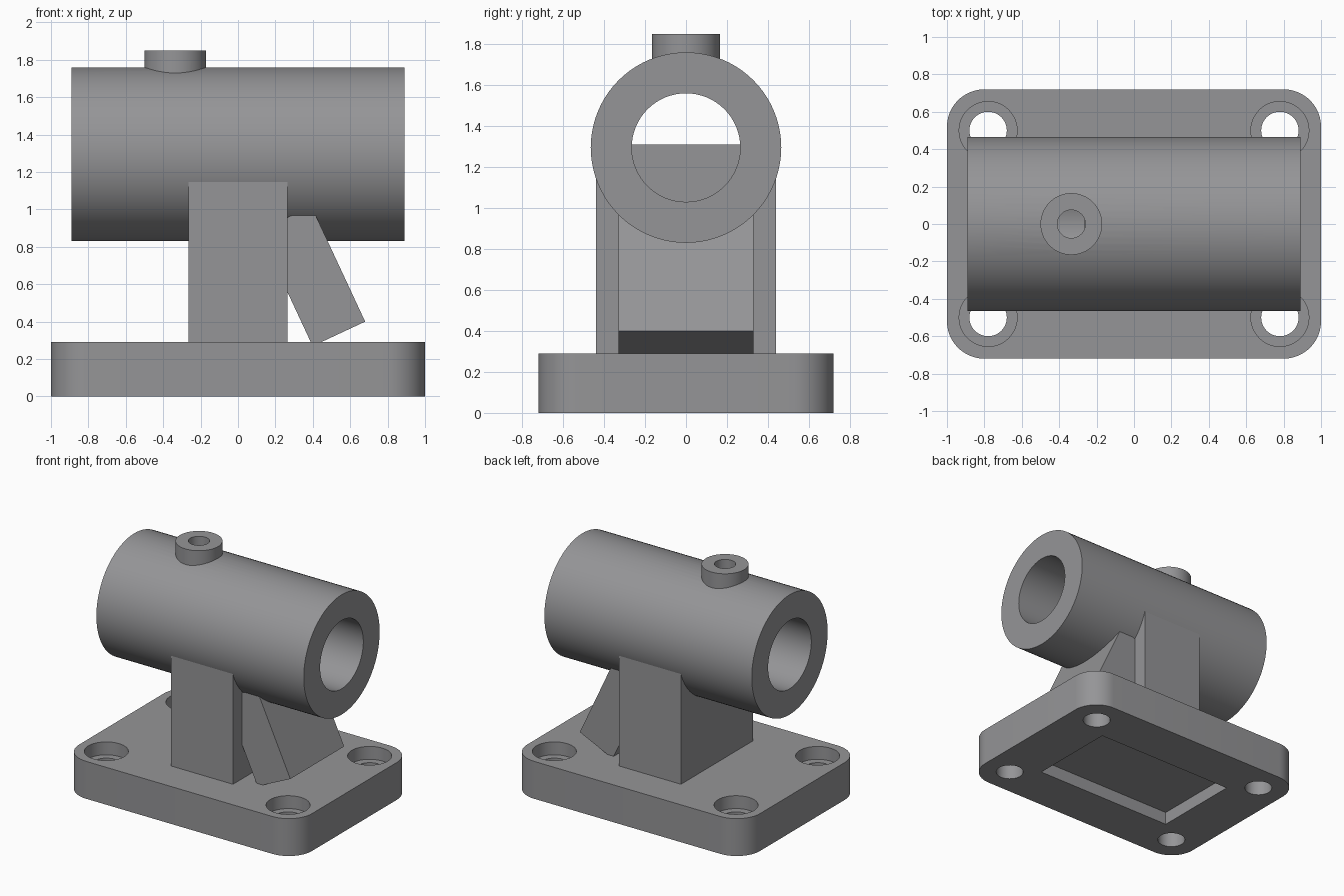
import bpy, bmesh, math
from mathutils import Matrix, Vector

if "Cube" in bpy.data.objects:
    bpy.data.objects.remove(bpy.data.objects["Cube"])

grey = bpy.data.materials.new("cast_grey")
grey.diffuse_color = (0.3, 0.3, 0.31, 1)
grey.use_nodes = True
grey.node_tree.nodes["Principled BSDF"].inputs["Base Color"].default_value = grey.diffuse_color


def finish(name, bm):
    mesh = bpy.data.meshes.new(name)
    bmesh.ops.recalc_face_normals(bm, faces=bm.faces)
    bm.to_mesh(mesh)
    bm.free()
    ob = bpy.data.objects.new(name, mesh)
    bpy.context.collection.objects.link(ob)
    mesh.materials.append(grey)
    return ob


def box(name, size, loc, rot_y=0.0):
    bm = bmesh.new()
    m = Matrix.Translation(loc) @ Matrix.Rotation(rot_y, 4, 'Y') @ Matrix.Diagonal((*size, 1))
    bmesh.ops.create_cube(bm, size=1, matrix=m)
    return finish(name, bm)


def cylinder(name, radius, depth, loc, along_x=False, segments=64):
    bm = bmesh.new()
    m = Matrix.Translation(loc)
    if along_x:
        m = m @ Matrix.Rotation(math.pi / 2, 4, 'Y')
    bmesh.ops.create_cone(bm, cap_ends=True, segments=segments, radius1=radius,
                          radius2=radius, depth=depth, matrix=m)
    return finish(name, bm)


def combine(target, tool, operation):
    mod = target.modifiers.new(tool.name, 'BOOLEAN')
    mod.operation = operation
    mod.solver = 'EXACT'
    mod.object = tool
    bpy.context.view_layer.objects.active = target
    bpy.ops.object.modifier_apply(modifier=mod.name)
    bpy.data.objects.remove(tool)


def smooth(ob):
    bpy.ops.object.select_all(action='DESELECT')
    ob.select_set(True)
    bpy.context.view_layer.objects.active = ob
    bpy.ops.object.shade_smooth_by_angle(angle=math.radians(30))


# Base plate with rounded corners
BASE_H, CORNER = 0.29, 0.2
bm = bmesh.new()
ring = []
for i, (sx, sy) in enumerate([(1, 1), (-1, 1), (-1, -1), (1, -1)]):
    for k in range(13):
        a = math.radians(90 * i + 7.5 * k)
        ring.append(bm.verts.new((sx * (1 - CORNER) + CORNER * math.cos(a),
                                  sy * (0.72 - CORNER) + CORNER * math.sin(a), 0)))
bottom = bm.faces.new(ring)
top = bmesh.ops.extrude_face_region(bm, geom=[bottom])
bmesh.ops.translate(bm, vec=(0, 0, BASE_H),
                    verts=[v for v in top["geom"] if isinstance(v, bmesh.types.BMVert)])
if not any(f.normal.z < -0.9 and f.calc_center_median().z < 0.01 for f in bm.faces):
    bm.faces.new([bm.verts[i] for i in range(len(ring))])
base = finish("base_plate", bm)

# Four counterbored bolt holes and the relief under the base
for x in (-0.78, 0.78):
    for y in (-0.5, 0.5):
        combine(base, cylinder("bolt_hole", 0.1, 1, (x, y, 0.15), segments=48), 'DIFFERENCE')
        combine(base, cylinder("counterbore", 0.155, 0.2, (x, y, BASE_H), segments=48), 'DIFFERENCE')
combine(base, box("base_relief", (1.2, 0.7, 0.2), (0, 0, 0)), 'DIFFERENCE')
smooth(base)

# Bearing tube with the oil boss on top, bored through
TUBE_Z = 1.295
tube = cylinder("bearing_tube", 0.465, 1.78, (0, 0, TUBE_Z), True, 80)
combine(tube, cylinder("oil_boss", 0.165, 0.3, (-0.335, 0, 1.70)), 'UNION')
combine(tube, cylinder("bore", 0.265, 2.2, (0, 0, TUBE_Z), True), 'DIFFERENCE')
combine(tube, cylinder("oil_hole", 0.075, 0.6, (-0.335, 0, 1.75), segments=32), 'DIFFERENCE')
smooth(tube)

# Upright post reaching into the lower half of the bore
box("post", (0.53, 0.88, 1.03), (0, 0, 0.795))

# Slanted brace: lower outer corner fixed, leaning towards the post
lean, length, thick = math.radians(25), 0.68, 0.31
up = Vector((-math.sin(lean), 0, math.cos(lean)))
side = Vector((-math.cos(lean), 0, -math.sin(lean)))
centre = Vector((0.68, 0, 0.40)) + up * length / 2 + side * thick / 2
box("brace", (thick, 0.66, length), centre, -lean)
